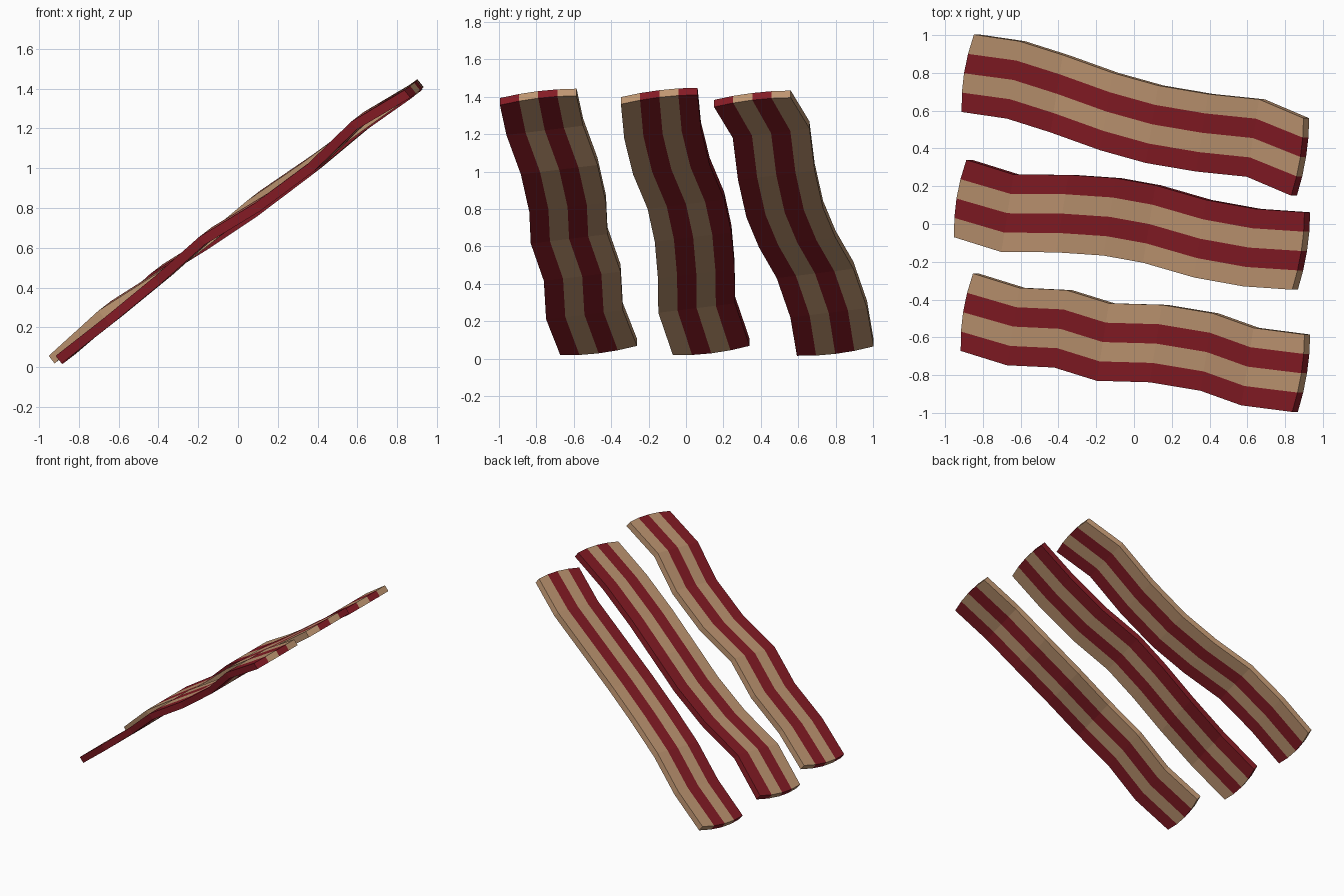
import bpy, bmesh
from mathutils import Vector

if "Cube" in bpy.data.objects:
    bpy.data.objects.remove(bpy.data.objects["Cube"])


def material(name, color):
    m = bpy.data.materials.new(name)
    m.diffuse_color = (*color, 1)
    m.use_nodes = True
    m.node_tree.nodes["Principled BSDF"].inputs["Base Color"].default_value = m.diffuse_color
    return m


FAT = material("fat", (0.53, 0.31, 0.17))
MEAT = material("meat", (0.235, 0.011, 0.018))

ACROSS = Vector((0.065, 0.41, 0.05))    # low-y edge to high-y edge
THICK = Vector((-0.03, 0, 0.038))       # underside to top side
ALONG = Vector((0.8, 0, 0.6))           # direction up the slope
STRIPES = 4


def strip(name, path, first):
    """Wavy striped slab swept along the centre line of its underside."""
    bm = bmesh.new()
    last = len(path) - 1
    grid = []
    for i, p in enumerate(path):
        bulge = {0: -0.025, last: 0.02}.get(i, 0)   # rounded ends
        ring = []
        for k in range(STRIPES + 1):
            s = k / STRIPES - 0.5
            low = Vector(p) + ACROSS * s + ALONG * bulge * (1 - 4 * s * s)
            ring.append((bm.verts.new(low), bm.verts.new(low + THICK)))
        grid.append(ring)

    def face(k, *verts):
        bm.faces.new(verts).material_index = (k + first) % 2

    for a, b in zip(grid, grid[1:]):
        for k in range(STRIPES):
            face(k, a[k][1], b[k][1], b[k + 1][1], a[k + 1][1])
            face(k, a[k][0], a[k + 1][0], b[k + 1][0], b[k][0])
        for k, e in ((0, 0), (STRIPES - 1, STRIPES)):
            face(k, a[e][0], b[e][0], b[e][1], a[e][1])
    for r in (grid[0], grid[-1]):
        for k in range(STRIPES):
            face(k, r[k][0], r[k + 1][0], r[k + 1][1], r[k][1])
    bmesh.ops.recalc_face_normals(bm, faces=bm.faces)
    me = bpy.data.meshes.new(name)
    bm.to_mesh(me)
    bm.free()
    me.materials.append(MEAT)
    me.materials.append(FAT)
    bpy.context.collection.objects.link(bpy.data.objects.new(name, me))


# Three strips, front to back
strip("front_bacon_strip", [
    (-.855, -.467, .043), (-.61, -.543, .235), (-.36, -.555, .44), (-.135, -.625, .64),
    (.145, -.633, .81), (.415, -.678, 1.01), (.63, -.755, 1.22), (.90, -.79, 1.38)], 0)
strip("middle_bacon_strip", [
    (-.89, .135, .043), (-.64, .057, .27), (-.35, .055, .455), (-.10, .038, .65),
    (.11, 0, .825), (.38, -.078, 1.01), (.64, -.125, 1.20), (.90, -.143, 1.385)], 1)
strip("back_bacon_strip", [
    (-.85, .798, .04), (-.61, .763, .245), (-.38, .69, .455), (-.115, .595, .62),
    (.125, .528, .78), (.39, .483, .98), (.66, .455, 1.205), (.895, .355, 1.37)], 0)
